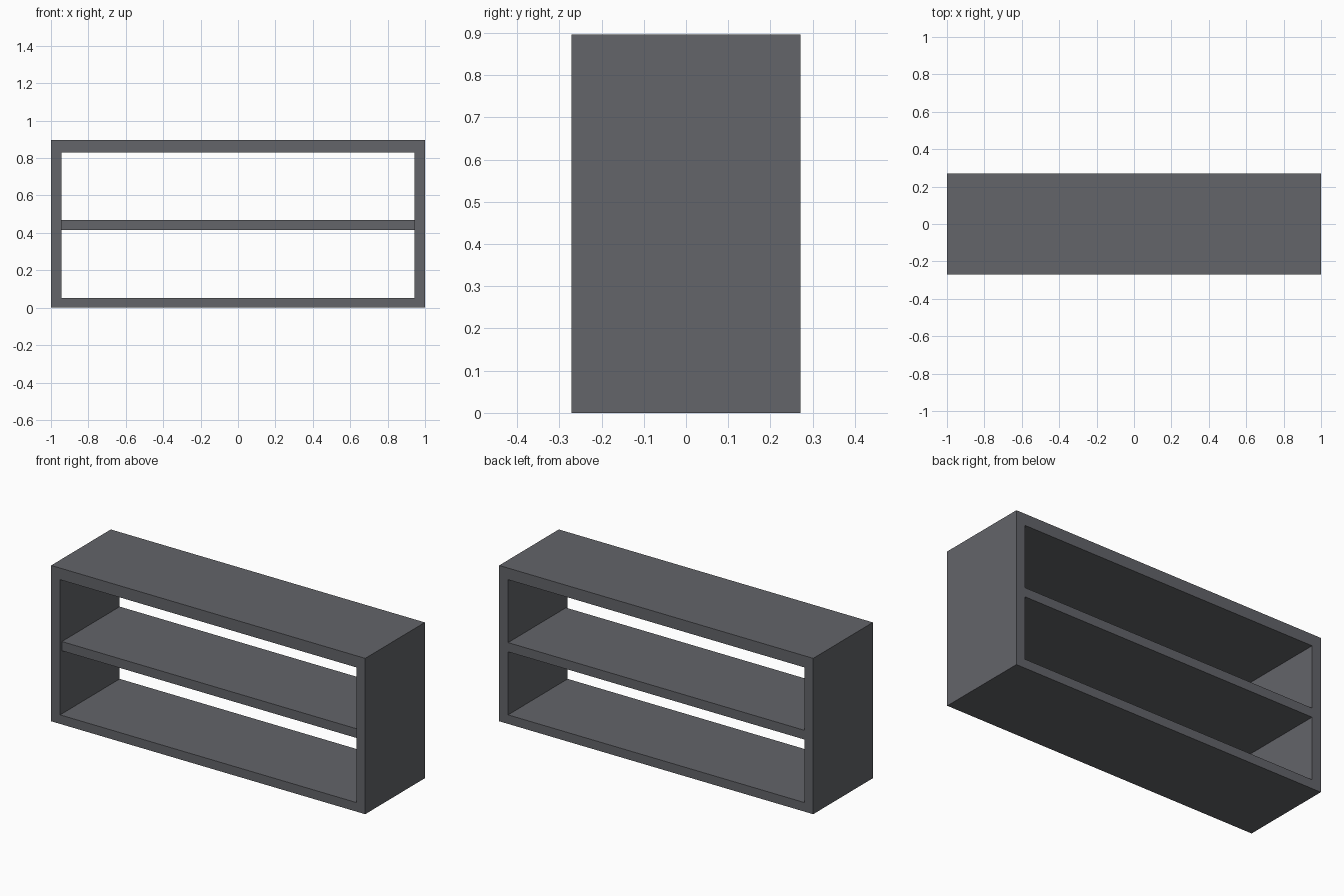
import bpy
import bmesh

if "Cube" in bpy.data.objects:
    bpy.data.objects.remove(bpy.data.objects["Cube"])

W, D, H = 1.0, 0.271, 0.897           # half width, half depth, height
IN_X, IN_LO, IN_HI = 0.943, 0.052, 0.83  # inner opening of the frame
RECESS = 0.016                         # shelf set back from the front

grey = bpy.data.materials.new("dark grey")
grey.diffuse_color = (0.125, 0.128, 0.142, 1)
grey.use_nodes = True
grey.node_tree.nodes["Principled BSDF"].inputs["Base Color"].default_value = grey.diffuse_color


def finish(name, bm):
    bmesh.ops.recalc_face_normals(bm, faces=bm.faces)
    mesh = bpy.data.meshes.new(name)
    bm.to_mesh(mesh)
    bm.free()
    mesh.materials.append(grey)
    obj = bpy.data.objects.new(name, mesh)
    bpy.context.collection.objects.link(obj)


def rect(bm, x, z0, z1, y):
    return [bm.verts.new((sx, y, z)) for sx, z in ((-x, z0), (x, z0), (x, z1), (-x, z1))]


# Outer frame: rectangular ring extruded front to back
bm = bmesh.new()
outer = rect(bm, W, 0, H, -D)
inner = rect(bm, IN_X, IN_LO, IN_HI, -D)
for i in range(4):
    j = (i + 1) % 4
    bm.faces.new((outer[i], outer[j], inner[j], inner[i]))
ext = bmesh.ops.extrude_face_region(bm, geom=bm.faces[:], use_keep_orig=True)
moved = [g for g in ext["geom"] if isinstance(g, bmesh.types.BMVert)]
bmesh.ops.translate(bm, verts=moved, vec=(0, 2 * D, 0))
finish("cabinet_frame", bm)

# Middle shelf: slightly recessed at the front, flush at the back
bm = bmesh.new()
bmesh.ops.create_cube(bm, size=1)
for v in bm.verts:
    v.co.x *= 2 * IN_X
    v.co.y = D if v.co.y > 0 else -D + RECESS
    v.co.z = 0.468 if v.co.z > 0 else 0.415
finish("middle_shelf", bm)
